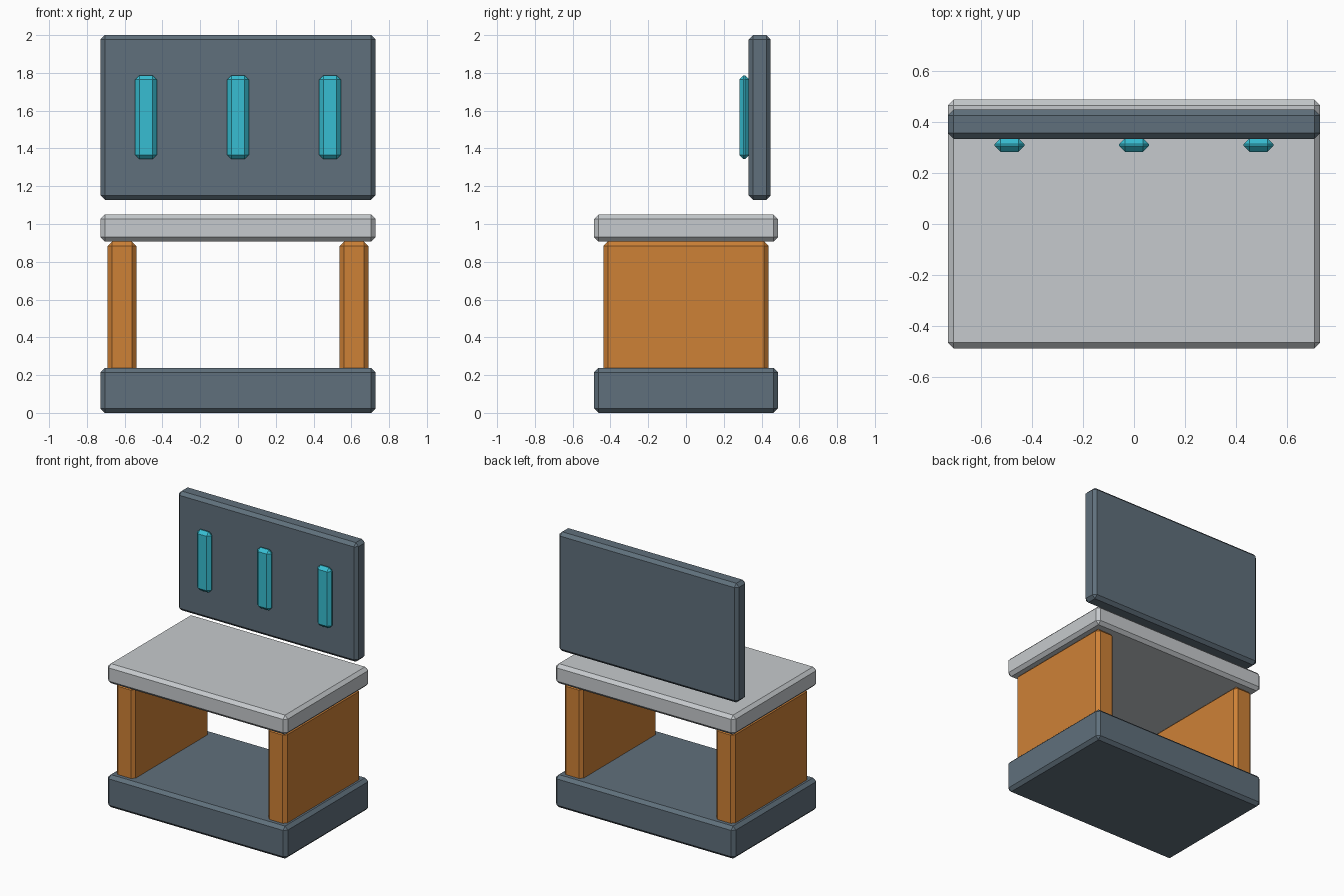
import bpy

if "Cube" in bpy.data.objects:
    bpy.data.objects.remove(bpy.data.objects["Cube"])


def material(name, r, g, b):
    def lin(c):
        c /= 255
        return c / 12.92 if c <= 0.04045 else ((c + 0.055) / 1.055) ** 2.4
    m = bpy.data.materials.new(name)
    m.diffuse_color = (lin(r), lin(g), lin(b), 1)
    m.use_nodes = True
    m.node_tree.nodes["Principled BSDF"].inputs["Base Color"].default_value = m.diffuse_color
    return m


slate = material("slate", 96, 112, 124)
orange = material("orange", 206, 129, 54)
pale = material("pale_grey", 198, 202, 205)
cyan = material("cyan", 55, 190, 210)


def block(name, x, y, z, mat, chamfer=0.023):
    """Chamfered box given its (min, max) range on each axis."""
    ranges = (x, y, z)
    bpy.ops.mesh.primitive_cube_add(size=1, location=[(a + b) / 2 for a, b in ranges])
    ob = bpy.context.object
    ob.name = name
    ob.scale = [b - a for a, b in ranges]
    bpy.ops.object.transform_apply(location=False, rotation=False, scale=True)
    ob.data.materials.append(mat)
    bev = ob.modifiers.new("chamfer", 'BEVEL')
    bev.width = chamfer
    bev.segments = 1
    return ob


W, D = 0.728, 0.486

# Plinth and worktop
block("base", (-W, W), (-D, D), (0, 0.238), slate)
block("worktop", (-W, W), (-D, D), (0.907, 1.05), pale)

# Side supports, sunk slightly into the base
for side, (x0, x1) in (("left", (-0.69, -0.538)), ("right", (0.538, 0.69))):
    block(side + "_support", (x0, x1), (-0.437, 0.437), (0.2, 0.907), orange)

# Floating back panel
block("back_panel", (-W, W), (0.332, 0.448), (1.128, 2.0), slate)

# Light strips on the panel front
for i, cx in enumerate((-0.487, 0, 0.487)):
    block(f"light_strip_{i + 1}", (cx - 0.058, cx + 0.058), (0.282, 0.336),
          (1.343, 1.787), cyan)
